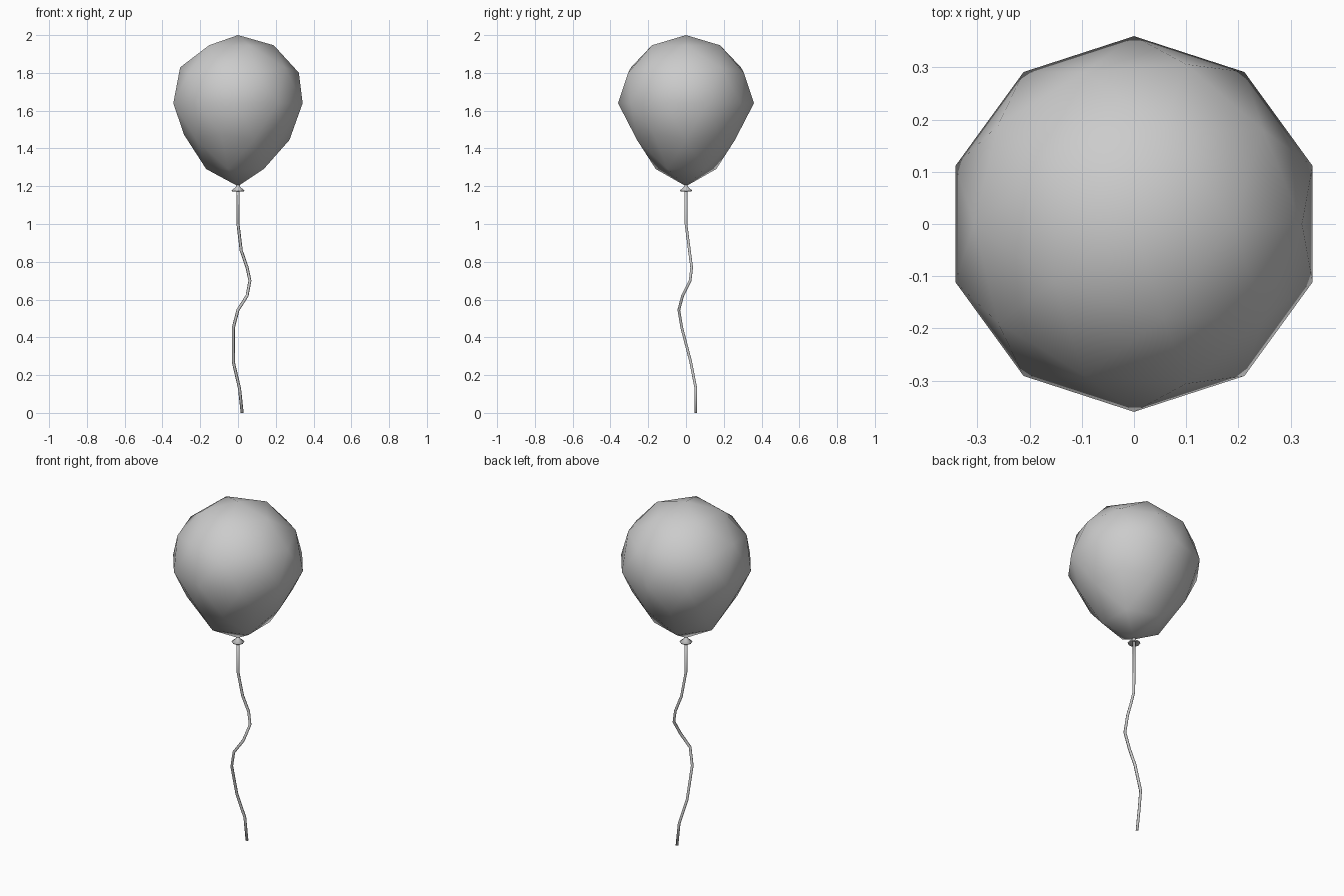
import bpy, bmesh, math
from mathutils import Vector

if "Cube" in bpy.data.objects:
    bpy.data.objects.remove(bpy.data.objects["Cube"], do_unlink=True)

GREY = (0.6, 0.6, 0.6, 1)
grey = bpy.data.materials.new("light grey")
grey.diffuse_color = GREY
grey.use_nodes = True
grey.node_tree.nodes["Principled BSDF"].inputs["Base Color"].default_value = GREY


def finish(bm, name, smooth=True):
    """Turn a bmesh into a named grey object."""
    bmesh.ops.recalc_face_normals(bm, faces=bm.faces)
    for face in bm.faces:
        face.smooth = smooth
    mesh = bpy.data.meshes.new(name)
    bm.to_mesh(mesh)
    bm.free()
    mesh.materials.append(grey)
    obj = bpy.data.objects.new(name, mesh)
    bpy.context.collection.objects.link(obj)
    return obj


def loft(bm, rings):
    """Skin a list of vertex rings and cap both ends."""
    n = len(rings[0])
    for a, b in zip(rings, rings[1:]):
        for i in range(n):
            j = (i + 1) % n
            bm.faces.new((a[i], a[j], b[j], b[i]))
    bm.faces.new(rings[0])
    bm.faces.new(rings[-1])


# Balloon: coarse ball, narrowed and drawn down to a point below its middle
RADIUS, CENTRE, BOTTOM = 0.36, 1.64, 1.20
bm = bmesh.new()
bmesh.ops.create_icosphere(bm, subdivisions=2, radius=RADIUS)
for v in bm.verts:
    depth = -v.co.z / RADIUS
    if depth > 0.1:
        v.co.x *= 0.89
        v.co.y *= 0.89
        if depth > 0.95:
            v.co.z = BOTTOM - CENTRE
        elif depth > 0.7:
            v.co.z *= 1.14
        else:
            v.co.z *= 1.03
    v.co.z += CENTRE
finish(bm, "balloon")

# Knot: small flared skirt with a hollow underside
bm = bmesh.new()
rings = []
for r, z in [(0.008, 1.21), (0.012, 1.195), (0.034, 1.178), (0.031, 1.173), (0.012, 1.183)]:
    rings.append([bm.verts.new((r * math.cos(i * math.tau / 10), r * math.sin(i * math.tau / 10), z))
                  for i in range(10)])
loft(bm, rings)
finish(bm, "knot")

# String: thin wavy cord hanging to the ground
PATH = [(0, 0, 1.19), (0, 0, 1.0), (0.017, 0.018, 0.86), (0.048, 0.03, 0.77),
        (0.063, 0.022, 0.70), (0.048, -0.018, 0.62), (0, -0.038, 0.545),
        (-0.025, -0.022, 0.45), (-0.025, 0.025, 0.27), (0.008, 0.052, 0.13), (0.022, 0.052, 0)]
points = [Vector(p) for p in PATH]
bm = bmesh.new()
rings = []
for k, p in enumerate(points):
    along = (points[min(k + 1, len(points) - 1)] - points[max(k - 1, 0)]).normalized()
    if k == len(points) - 1:
        along = Vector((0, 0, -1))
    side = Vector((0, 1, 0)).cross(along).normalized()
    other = along.cross(side)
    rings.append([bm.verts.new(p + 0.008 * (side * math.cos(a) + other * math.sin(a)))
                  for a in (i * math.tau / 6 for i in range(6))])
loft(bm, rings)
finish(bm, "string")
